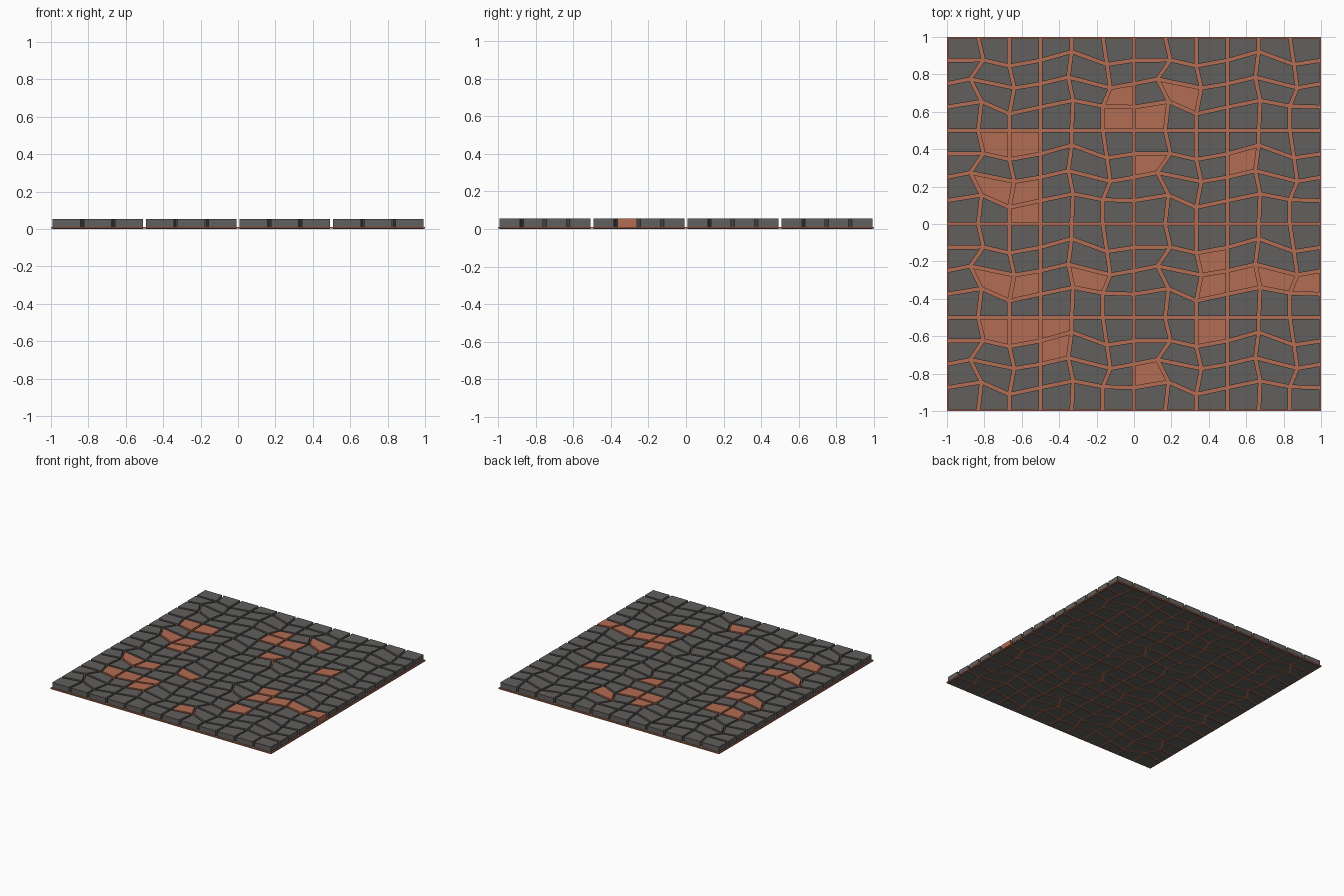
import bpy, bmesh

if "Cube" in bpy.data.objects:
    bpy.data.objects.remove(bpy.data.objects["Cube"])

GAP = 0.009          # half joint width
TOP = 0.055          # stone height
COLS, ROWS = 12, 16


def material(name, rgb):
    m = bpy.data.materials.new(name)
    m.diffuse_color = (*rgb, 1)
    m.use_nodes = True
    m.node_tree.nodes["Principled BSDF"].inputs["Base Color"].default_value = m.diffuse_color
    return m


stone = material("dark_stone", (0.12, 0.115, 0.11))
clay = material("clay", (0.45, 0.15, 0.085))

# Crooked joint corners in one repeat (6 columns x 4 rows): (column, row) -> shift
shift = {
    (1, 1): (.028, .002), (2, 1): (0, -.03), (4, 1): (0, .047), (5, 1): (.022, -.022),
    (1, 2): (-.042, .025), (2, 2): (.027, -.023), (4, 2): (-.018, .035), (5, 2): (.04, -.022),
    (1, 3): (.018, .03), (2, 3): (0, -.036), (4, 3): (.008, .036), (5, 3): (0, .005),
}

# Clay stones by row, counted from the back
clay_cells = {2: (5, 7), 3: (5, 6), 4: (1, 2), 5: (6, 9), 6: (1, 2), 7: (2,), 9: (8,),
              10: (1, 2, 4, 8, 9, 10, 11), 12: (1, 2, 3, 8), 13: (3,), 14: (6,)}


def corner(c, r):
    dx, dy = shift.get((c % 6, r % 4), (0, 0))
    return (-1 + c / 6 + dx, 1 - r / 8 + dy, 0)


def finish(bm, name, mats):
    bmesh.ops.recalc_face_normals(bm, faces=bm.faces)
    me = bpy.data.meshes.new(name)
    bm.to_mesh(me)
    bm.free()
    for m in mats:
        me.materials.append(m)
    ob = bpy.data.objects.new(name, me)
    bpy.context.collection.objects.link(ob)
    return ob


def paving(name, want_clay, mats):
    bm = bmesh.new()
    cells = []
    for r in range(ROWS):
        for c in range(COLS):
            if (c in clay_cells.get(r, ())) != want_clay:
                continue
            pts = [corner(c, r), corner(c, r + 1), corner(c + 1, r + 1), corner(c + 1, r)]
            cells.append(bm.faces.new([bm.verts.new(p) for p in pts]))
    bm.normal_update()
    # shrink every cell to leave the joints, then raise it into a block
    ring = bmesh.ops.inset_individual(bm, faces=cells, thickness=GAP, use_even_offset=True)
    bmesh.ops.delete(bm, geom=ring["faces"], context='FACES')
    ext = bmesh.ops.extrude_face_region(bm, geom=bm.faces[:], use_keep_orig=True)
    bmesh.ops.translate(bm, vec=(0, 0, TOP),
                        verts=[g for g in ext["geom"] if isinstance(g, bmesh.types.BMVert)])
    # undersides are stone
    for f in bm.faces:
        f.material_index = 1 if want_clay and max(v.co.z for v in f.verts) > 0.01 else 0
    return finish(bm, name, mats)


paving("paving_stones", False, [stone])
paving("clay_stones", True, [stone, clay])

# Bedding slab showing in the joints
bm = bmesh.new()
bmesh.ops.create_cube(bm, size=1)
for v in bm.verts:
    v.co = (v.co.x * 2, v.co.y * 2, 0.007 + v.co.z * 0.01)
finish(bm, "bedding", [clay])
